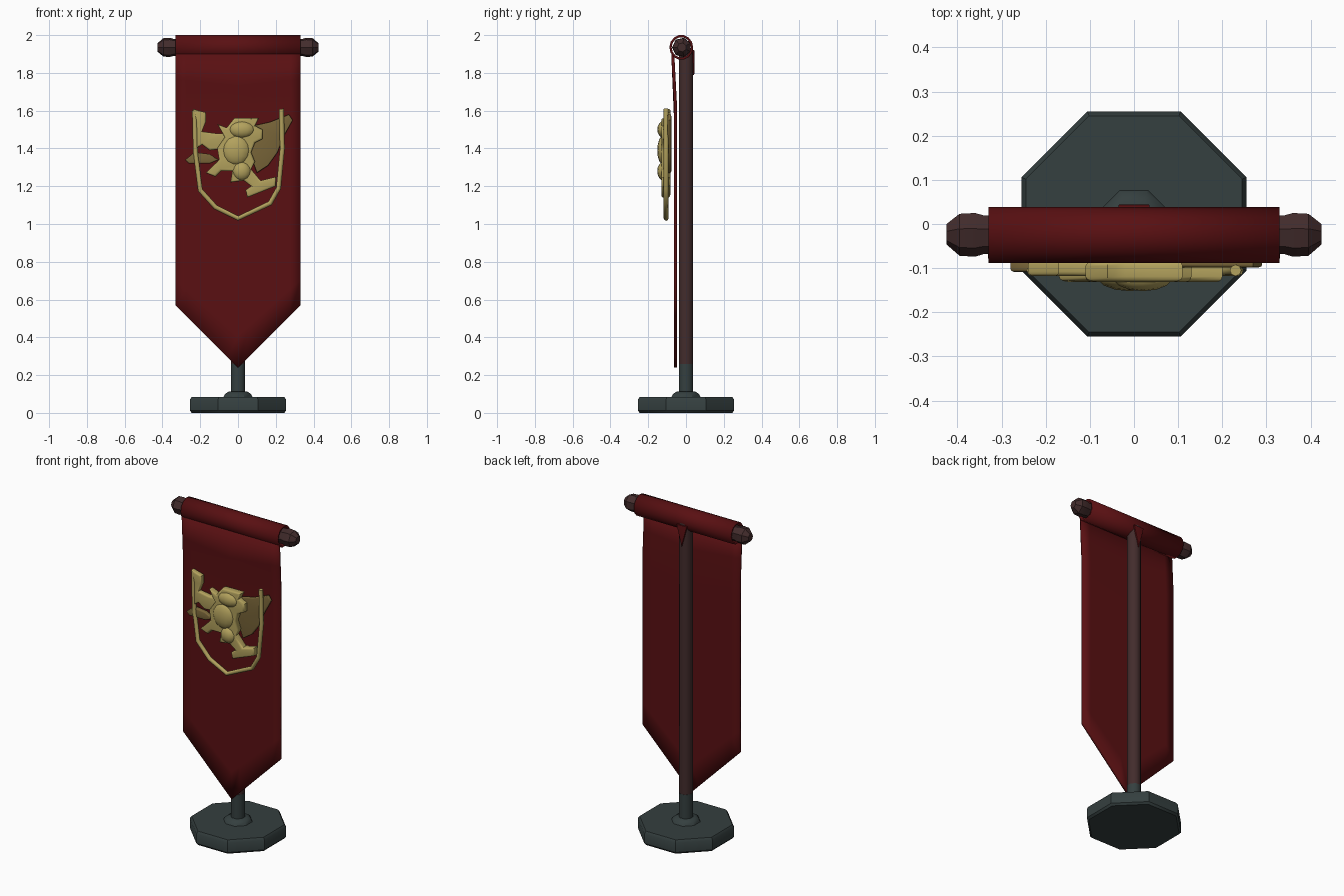
import bpy, bmesh, math
from mathutils import Vector

cube = bpy.data.objects.get("Cube")
if cube:
    bpy.data.objects.remove(cube, do_unlink=True)


def material(name, rgb):
    m = bpy.data.materials.new(name)
    m.use_nodes = True
    m.diffuse_color = (*rgb, 1)
    bsdf = m.node_tree.nodes["Principled BSDF"]
    bsdf.inputs["Base Color"].default_value = (*rgb, 1)
    bsdf.inputs["Roughness"].default_value = 0.8
    return m


red = material("red cloth", (0.1, 0.005, 0.006))
wood = material("dark wood", (0.055, 0.025, 0.025))
stone = material("grey stone", (0.035, 0.05, 0.05))
gold = material("gold", (0.45, 0.36, 0.11))
bronze = material("dull gold", (0.19, 0.13, 0.04))


def finish(name, bm, mat, angle=35):
    bmesh.ops.recalc_face_normals(bm, faces=bm.faces)
    mesh = bpy.data.meshes.new(name)
    bm.to_mesh(mesh)
    bm.free()
    mesh.materials.append(mat)
    ob = bpy.data.objects.new(name, mesh)
    bpy.context.collection.objects.link(ob)
    bpy.ops.object.select_all(action='DESELECT')
    ob.select_set(True)
    bpy.context.view_layer.objects.active = ob
    bpy.ops.object.shade_smooth_by_angle(angle=math.radians(angle))
    return ob


def lathe(name, mat, profile, sides, centre=(0, 0, 0), axis='Z', angle=35):
    """Stack of rings given as (distance along axis, radius), capped."""
    bm = bmesh.new()
    rings = []
    for d, r in profile:
        ring = []
        for i in range(sides):
            a = math.tau * (i + 0.5) / sides
            u, v = r * math.cos(a), r * math.sin(a)
            p = (u, v, d) if axis == 'Z' else (d, u, v)
            ring.append(bm.verts.new(Vector(p) + Vector(centre)))
        rings.append(ring)
    for a, b in zip(rings, rings[1:]):
        for i in range(sides):
            j = (i + 1) % sides
            bm.faces.new((a[i], a[j], b[j], b[i]))
    bm.faces.new(rings[0])
    bm.faces.new(rings[-1])
    return finish(name, bm, mat, angle)


def curve_part(name, mat, points, y, bevel, depth=0, filled=True):
    """Rounded relief (filled outline) or tube (open path) in the XZ plane."""
    cu = bpy.data.curves.new(name, 'CURVE')
    cu.dimensions = '2D' if filled else '3D'
    cu.fill_mode = 'BOTH' if filled else 'FULL'
    cu.bevel_depth, cu.bevel_resolution = bevel, 2
    cu.extrude = depth
    cu.offset = -bevel if filled else 0
    cu.use_fill_caps = True
    sp = cu.splines.new('POLY')
    sp.points.add(len(points) - 1)
    for p, (x, z) in zip(sp.points, points):
        p.co = (x, z, 0, 1)
    sp.use_cyclic_u = filled
    tmp = bpy.data.objects.new(name + " outline", cu)
    bpy.context.collection.objects.link(tmp)
    bpy.context.view_layer.update()
    mesh = tmp.evaluated_get(bpy.context.evaluated_depsgraph_get()).to_mesh()
    bm = bmesh.new()
    bm.from_mesh(mesh)
    bpy.data.objects.remove(tmp, do_unlink=True)
    for v in bm.verts:
        x, z, d = v.co
        v.co = (x, y - d, z)
    bmesh.ops.remove_doubles(bm, verts=bm.verts, dist=0.0005)
    return finish(name, bm, mat, 50)


# Octagonal foot, collar, socket and pole
apothem = 1 / math.cos(math.pi / 8)
lathe("base", stone, [(0, 0.245 * apothem), (0.012, 0.255 * apothem),
                      (0.07, 0.255 * apothem), (0.085, 0.245 * apothem)], 8)
lathe("collar", stone, [(0.08, 0.085), (0.1, 0.075), (0.112, 0.055)], 8)
lathe("pole_socket", stone, [(0.1, 0.041), (0.26, 0.041)], 8, angle=50)
lathe("pole", wood, [(0.25, 0.04), (1.93, 0.04)], 8, angle=50)

# Crossbar with a knob at each end
half = [(0.32, 0.046), (0.34, 0.046), (0.36, 0.052), (0.395, 0.05), (0.425, 0.024)]
bar = [(-d, r) for d, r in reversed(half)] + half
lathe("crossbar", wood, bar, 7, (0, -0.022, 1.935), 'X')

# Cloth sheet with a pointed hem
bm = bmesh.new()
columns, rows = 12, 10
grid = []
for r in range(rows + 1):
    t = r / rows
    line = []
    for c in range(columns + 1):
        s = 2 * c / columns - 1
        hem = 0.24 + 0.33 * abs(s)
        z = hem + (1.9 - hem) * t
        y = -0.056 - 0.014 * max(0, t - 0.8) / 0.2
        line.append(bm.verts.new((0.33 * s, y, z)))
    grid.append(line)
for a, b in zip(grid, grid[1:]):
    for c in range(columns):
        bm.faces.new((a[c], a[c + 1], b[c + 1], b[c]))
cloth = finish("cloth", bm, red)
solid = cloth.modifiers.new("thickness", 'SOLIDIFY')
solid.thickness, solid.offset = 0.016, 0

# Rolled sleeve over the crossbar
bm = bmesh.new()
sides = 14
left, right = ([bm.verts.new((x, -0.025 + 0.063 * math.cos(math.tau * i / sides),
                              1.935 + 0.066 * math.sin(math.tau * i / sides)))
                for i in range(sides)] for x in (-0.33, 0.33))
for i in range(sides):
    j = (i + 1) % sides
    bm.faces.new((left[i], left[j], right[j], right[i]))
sleeve = finish("cloth_sleeve", bm, red)
solid = sleeve.modifiers.new("thickness", 'SOLIDIFY')
solid.thickness, solid.offset = 0.012, -1

# Small pointed flap hanging behind the pole
curve_part("back_flap", red, [(-0.035, 1.92), (0, 1.79), (0.035, 1.92)], 0.039, 0.002, 0.003)

# Shield border
curve_part("shield_border", gold,
           [(-0.23, 1.6), (-0.225, 1.38), (-0.2, 1.18), (-0.12, 1.09), (0, 1.03),
            (0.17, 1.11), (0.215, 1.19), (0.235, 1.4), (0.23, 1.61)],
           -0.105, 0.013, filled=False)

# Heraldic beast: body, raised paw, wing and tail
curve_part("beast_body", gold,
           [(-0.11, 1.53), (-0.06, 1.51), (-0.02, 1.56), (0.11, 1.56), (0.09, 1.52),
            (0.13, 1.5), (0.13, 1.45), (0.09, 1.43), (0.07, 1.38), (0.09, 1.33),
            (0.07, 1.29), (0.12, 1.23), (0.2, 1.25), (0.2, 1.2), (0.05, 1.14),
            (0.04, 1.18), (0.07, 1.2), (0.03, 1.23), (-0.04, 1.22), (-0.03, 1.28),
            (-0.09, 1.28), (-0.12, 1.25), (-0.17, 1.27), (-0.1, 1.34), (-0.11, 1.4),
            (-0.07, 1.46)], -0.107, 0.012, 0.012)
curve_part("raised_paw", gold,
           [(-0.24, 1.61), (-0.17, 1.59), (-0.17, 1.54), (-0.19, 1.49), (-0.12, 1.48),
            (-0.05, 1.48), (-0.06, 1.4), (-0.15, 1.39), (-0.19, 1.42), (-0.22, 1.4),
            (-0.22, 1.54)], -0.1, 0.01, 0.008)
curve_part("wing", bronze,
           [(0.08, 1.52), (0.17, 1.54), (0.27, 1.58), (0.29, 1.55), (0.24, 1.46),
            (0.21, 1.38), (0.16, 1.31), (0.1, 1.27), (0.06, 1.38)], -0.088, 0.006, 0.004)
curve_part("tail", bronze,
           [(-0.28, 1.34), (-0.23, 1.38), (-0.15, 1.37), (-0.1, 1.34), (-0.15, 1.32),
            (-0.26, 1.32)], -0.095, 0.008, 0.006)

# Rounded muscles standing proud of the body
for name, x, z, w, h in (("head", 0.02, 1.5, 0.07, 0.045), ("chest", -0.01, 1.39, 0.075, 0.08),
                         ("haunch", 0.02, 1.28, 0.05, 0.05)):
    bm = bmesh.new()
    bmesh.ops.create_uvsphere(bm, u_segments=14, v_segments=8, radius=1)
    for v in bm.verts:
        v.co = (x + w * v.co.x, -0.118 + 0.034 * v.co.y, z + h * v.co.z)
    finish("beast_" + name, bm, gold, 60)
